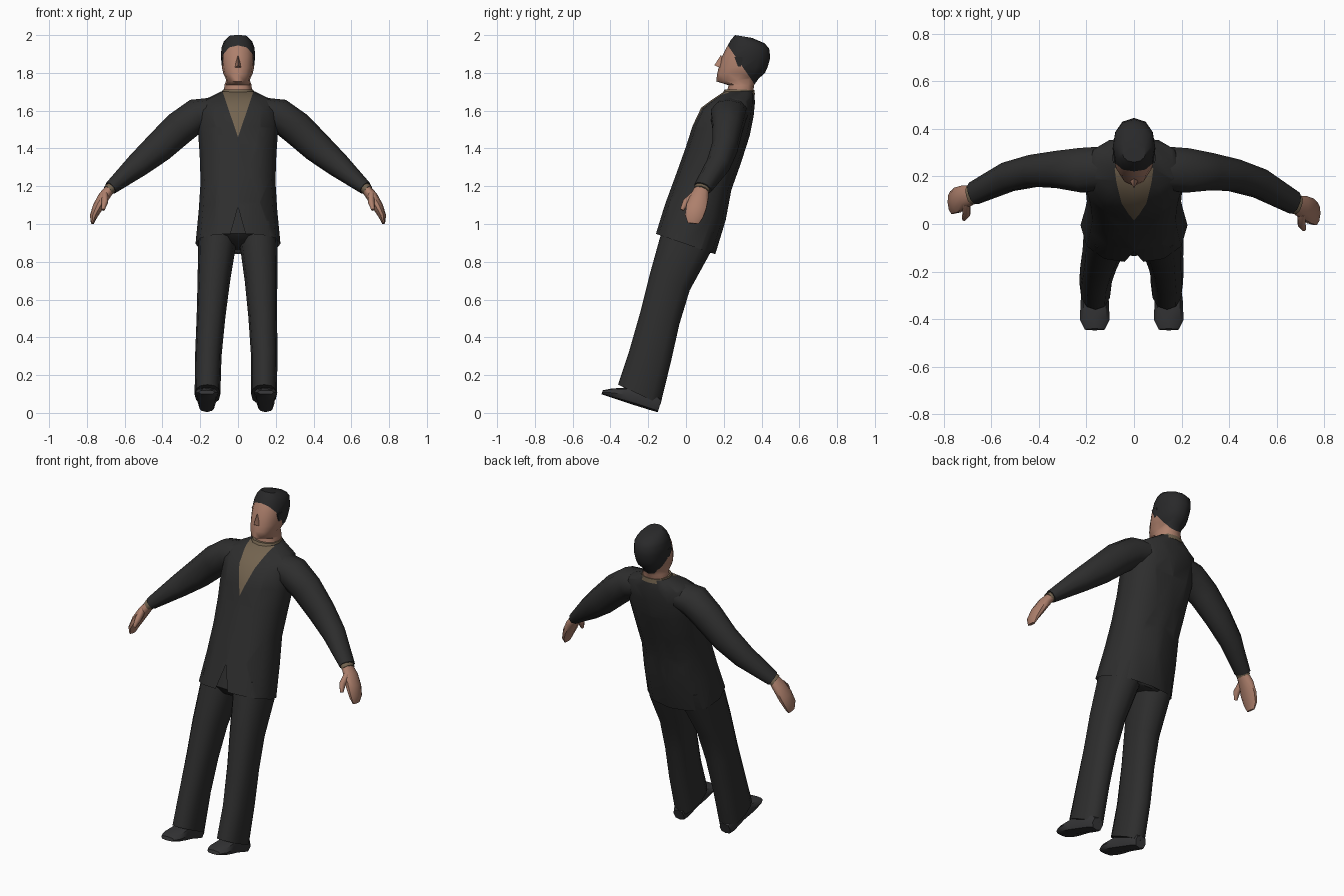
import bpy, bmesh, math
from mathutils import Vector as V

if "Cube" in bpy.data.objects:
    bpy.data.objects.remove(bpy.data.objects["Cube"])


def material(name, r, g, b):
    m = bpy.data.materials.new(name)
    m.diffuse_color = (r, g, b, 1)
    m.use_nodes = True
    m.node_tree.nodes["Principled BSDF"].inputs["Base Color"].default_value = m.diffuse_color
    return m


SUIT = material("charcoal suit", 0.027, 0.027, 0.027)
SKIN = material("skin", 0.42, 0.215, 0.15)
HAIR = material("black hair", 0.022, 0.022, 0.023)
SHIRT = material("tan shirt", 0.17, 0.125, 0.078)
SHOE = material("black shoe leather", 0.035, 0.035, 0.037)


def ring(c, u, v, n=12, p=0.85):
    """Rounded-box cross-section around c with half axes u and v."""
    c, u, v = V(c), V(u), V(v)
    pts = []
    for i in range(n):
        a = 2 * math.pi * i / n
        co, si = math.cos(a), math.sin(a)
        pts.append(c + u * math.copysign(abs(co) ** p, co) + v * math.copysign(abs(si) ** p, si))
    return pts


def slice_ring(fy, fz, by, bz, cx, hw, n=12, p=0.85):
    """Leaning slice given by its front and back points in the side view."""
    f, b = V((cx, fy, fz)), V((cx, by, bz))
    return ring((f + b) / 2, (hw, 0, 0), (f - b) / 2, n, p)


def loft(rings, caps=(True, True)):
    bm = bmesh.new()
    vs = [[bm.verts.new(p) for p in r] for r in rings]
    n = len(vs[0])
    for a, b in zip(vs, vs[1:]):
        for i in range(n):
            bm.faces.new((a[i], a[(i + 1) % n], b[(i + 1) % n], b[i]))
    if caps[0]:
        bm.faces.new(vs[0][::-1])
    if caps[1]:
        bm.faces.new(vs[-1])
    bmesh.ops.recalc_face_normals(bm, faces=bm.faces[:])
    return bm


def cut(bm, point, normal):
    bmesh.ops.bisect_plane(bm, geom=bm.verts[:] + bm.edges[:] + bm.faces[:], dist=1e-4,
                           plane_co=point, plane_no=normal)


def finish(name, bm, *mats, angle=50):
    me = bpy.data.meshes.new(name)
    bm.to_mesh(me)
    bm.free()
    for m in mats:
        me.materials.append(m)
    ob = bpy.data.objects.new(name, me)
    bpy.context.collection.objects.link(ob)
    bpy.ops.object.select_all(action='DESELECT')
    ob.select_set(True)
    bpy.context.view_layer.objects.active = ob
    bpy.ops.object.shade_smooth_by_angle(angle=math.radians(angle))
    return ob


def tube(path):
    """Rings along a path of (x, y, z, thickness, width in y)."""
    pts = [V(p[:3]) for p in path]
    rings = []
    for i, p in enumerate(path):
        d = (pts[min(i + 1, len(pts) - 1)] - pts[max(i - 1, 0)]).normalized()
        w = V((0, 1, 0)) - d * d.y
        w.normalize()
        rings.append(ring(pts[i], d.cross(w) * p[3], w * p[4], 10, 0.95))
    return rings


# Jacket: leaning loft, with shirt opening and front hem notch cut in
jacket = loft([slice_ring(fy, fz, by, bz, 0, hw) for fy, fz, by, bz, hw in (
    (-.165, .95, .155, .84, .225), (-.105, 1.12, .21, 1.02, .208),
    (-.05, 1.27, .24, 1.18, .198), (.0, 1.41, .29, 1.32, .203),
    (.035, 1.52, .338, 1.47, .212), (.08, 1.615, .358, 1.57, .212),
    (.14, 1.66, .365, 1.645, .19), (.20, 1.70, .36, 1.705, .088))], caps=(False, True))
for s in (-1, 1):
    cut(jacket, (0, 0, 1.46), (s, 0, -.34))
    cut(jacket, (0, 0, 1.09), (s, 0, .28))
notch = []
for f in jacket.faces:
    c = f.calc_center_median()
    if f.normal.y < 0.1 and abs(c.x) < .34 * (c.z - 1.46) and c.y < .22:
        f.material_index = 1
    if c.y < 0 and abs(c.x) < .28 * (1.09 - c.z):
        notch.append(f)
bmesh.ops.delete(jacket, geom=notch, context='FACES')
finish("jacket", jacket, SUIT, SHIRT)

# Hips hidden under the jacket, filling the hem
finish("trouser_seat", loft([slice_ring(*r) for r in (
    (-.10, .90, .13, .845, 0, .12), (-.135, .95, .15, .87, 0, .20), (-.085, 1.12, .19, 1.04, 0, .19))]), SUIT)

# Collar
finish("shirt_collar", loft([slice_ring(*r) for r in (
    (.19, 1.685, .365, 1.685, 0, .088), (.205, 1.713, .362, 1.71, 0, .08))]), SHIRT)

# Head with neck; hair above a slanted hairline
head = loft([slice_ring(fy, fz, by, bz, 0, hw, 12, .9) for fy, fz, by, bz, hw in (
    (.215, 1.69, .355, 1.68, .075), (.225, 1.735, .36, 1.735, .072),
    (.16, 1.755, .385, 1.77, .062), (.165, 1.795, .418, 1.80, .078),
    (.172, 1.825, .432, 1.83, .085), (.19, 1.885, .446, 1.88, .09),
    (.215, 1.935, .44, 1.93, .088), (.238, 1.975, .415, 1.957, .075),
    (.26, 2.0, .35, 1.985, .05))])
cut(head, (0, .225, 1.94), (0, 1, .69))
for f in head.faces:
    c = f.calc_center_median()
    if (c.y - .225) + .69 * (c.z - 1.94) > 0 and c.z > 1.735:
        f.material_index = 1
finish("head", head, SKIN, HAIR)

# Nose wedge
nose = bmesh.new()
for p in ((0, .185, 1.895), (0, .15, 1.84), (-.02, .185, 1.825), (.02, .185, 1.825), (0, .21, 1.85)):
    nose.verts.new(p)
bmesh.ops.convex_hull(nose, input=nose.verts[:])
finish("nose", nose, SKIN)

for s, side in ((1, "left"), (-1, "right")):
    # Sideburns
    finish(side + "_sideburn", loft([ring((s * x, y, z), (.006, 0, 0), (0, w, 0), 6) for x, y, z, w in (
        (.079, .285, 1.835, .012), (.085, .278, 1.885, .025))]), HAIR)

    # Trouser legs: the right foot stands a little wider
    def out(x, z):
        return s * x - (0 if s > 0 else .028 * max(0, 1 - z / .95))
    finish(side + "_trouser_leg", loft([slice_ring(fy, fz, by, bz, out(cx, fz), hw) for fy, fz, by, bz, cx, hw in (
        (-.36, .15, -.135, .045, .138, .068), (-.30, .33, -.08, .27, .139, .07),
        (-.24, .54, -.035, .47, .131, .076), (-.19, .74, .02, .65, .122, .086),
        (-.14, .92, .13, .85, .11, .10), (-.11, 1.02, .16, .95, .105, .098))]), SUIT)

    # Shoes: tilted with the body, toes up
    up = V((0, .31, .95))
    shoe = []
    for y, z, w, h in ((-.15, .004, .035, .07), (-.18, .012, .048, .09), (-.27, .04, .05, .105),
                       (-.34, .063, .06, .075), (-.41, .086, .062, .045), (-.447, .099, .042, .022)):
        shoe.append(ring(V((out(.146, .3), y, z)) + up * h / 2, (w, 0, 0), up * h / 2, 8, .7))
    finish(side + "_shoe", loft(shoe), SHOE)

    # Arms: the right hand is held slightly further back
    def limb(name, path, mat):
        finish(side + name, loft(tube([(s * x, y + (0 if s > 0 else .085 * max(0, x - .2)), z, a, b)
                                       for x, y, z, a, b in path])), mat)
    limb("_sleeve", ((.13, .235, 1.595, .075, .095), (.215, .225, 1.578, .088, .098),
                     (.31, .22, 1.508, .09, .082), (.42, .205, 1.405, .082, .07),
                     (.53, .17, 1.312, .066, .064), (.675, .088, 1.19, .036, .05)), SUIT)
    limb("_shirt_cuff", ((.655, .095, 1.205, .03, .043), (.688, .08, 1.178, .03, .043)), SHIRT)
    limb("_hand", ((.67, .085, 1.195, .025, .036), (.71, .072, 1.145, .03, .05),
                   (.742, .055, 1.09, .028, .056), (.765, .042, 1.04, .02, .05),
                   (.771, .038, 1.003, .008, .03)), SKIN)
    limb("_thumb", ((.705, .045, 1.155, .018, .02), (.705, .0, 1.115, .017, .02),
                    (.715, -.022, 1.075, .009, .01)), SKIN)
